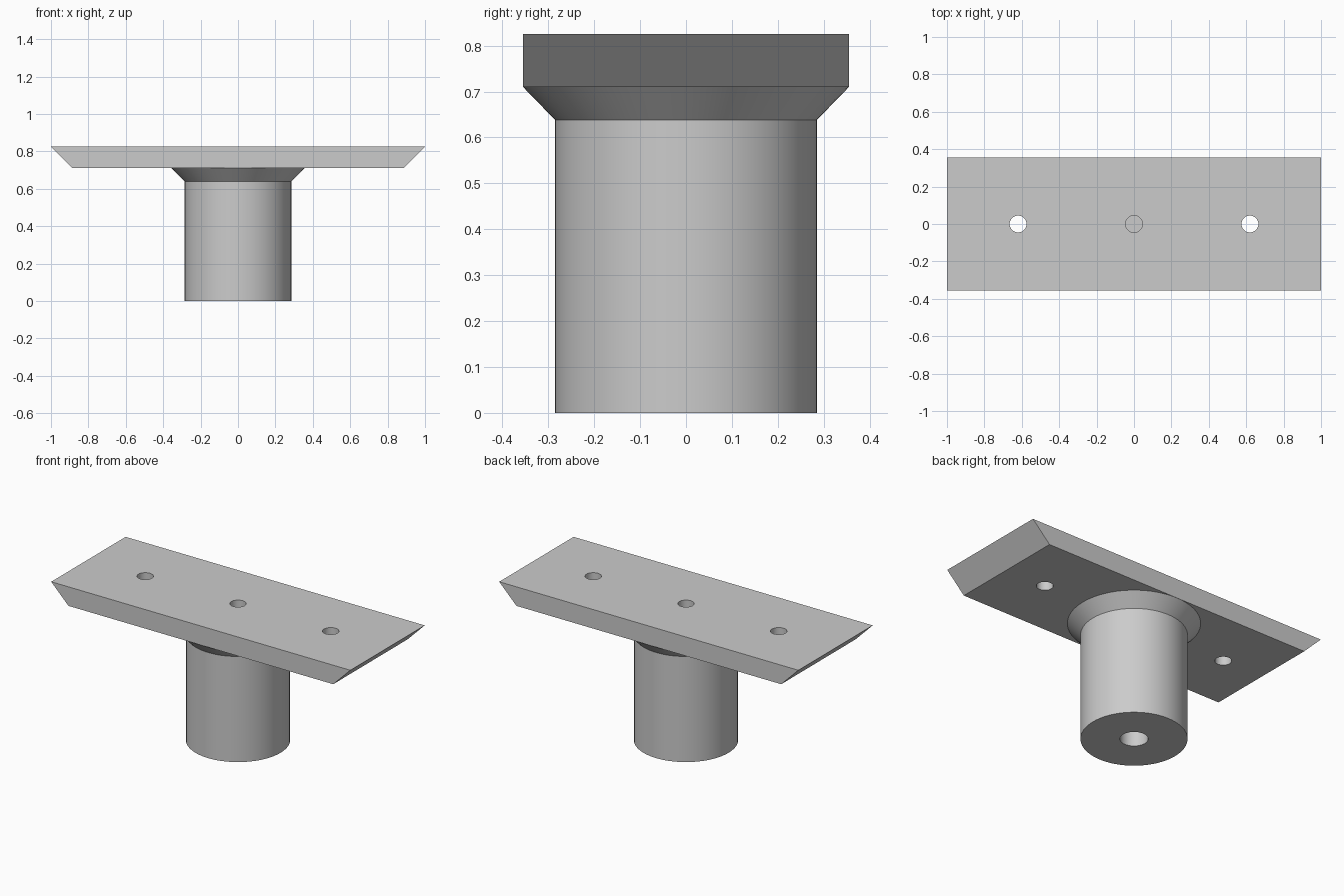
import bpy, bmesh, math
from mathutils import Matrix

default_cube = bpy.data.objects.get("Cube")
if default_cube:
    bpy.data.objects.remove(default_cube, do_unlink=True)

GREY = (0.6, 0.6, 0.6, 1)
grey = bpy.data.materials.new("plain grey")
grey.use_nodes = True
grey.diffuse_color = GREY
grey.node_tree.nodes["Principled BSDF"].inputs["Base Color"].default_value = GREY

TOP, UNDERSIDE, NECK = 0.825, 0.71, 0.638
HALF_WIDTH = 0.355
STEM_RADIUS = 0.285
BORE_RADIUS, BORE_DEPTH = 0.075, 0.4
HOLE_RADIUS, HOLE_SPACING = 0.045, 0.62


def make_object(name, bm):
    bmesh.ops.recalc_face_normals(bm, faces=bm.faces)
    mesh = bpy.data.meshes.new(name)
    bm.to_mesh(mesh)
    bm.free()
    mesh.materials.append(grey)
    obj = bpy.data.objects.new(name, mesh)
    bpy.context.collection.objects.link(obj)
    return obj


def make_active(obj):
    bpy.ops.object.select_all(action="DESELECT")
    obj.select_set(True)
    bpy.context.view_layer.objects.active = obj


# Mounting plate: trapezoid profile extruded across its width
bm = bmesh.new()
outline = [(-1, TOP), (1, TOP), (0.885, UNDERSIDE), (-0.885, UNDERSIDE)]
side = bm.faces.new([bm.verts.new((x, -HALF_WIDTH, z)) for x, z in outline])
extruded = bmesh.ops.extrude_face_region(bm, geom=[side])["geom"]
bmesh.ops.translate(bm, vec=(0, 2 * HALF_WIDTH, 0),
                    verts=[v for v in extruded if isinstance(v, bmesh.types.BMVert)])
plate = make_object("mounting_plate", bm)

# Three screw holes; the stem closes the middle one
bm = bmesh.new()
for x in (-HOLE_SPACING, 0, HOLE_SPACING):
    bmesh.ops.create_cone(bm, cap_ends=True, segments=48, radius1=HOLE_RADIUS,
                          radius2=HOLE_RADIUS, depth=0.4,
                          matrix=Matrix.Translation((x, 0, UNDERSIDE)))
cutter = make_object("hole_cutter", bm)
cutter.hide_render = True
cut = plate.modifiers.new("holes", "BOOLEAN")
cut.object = cutter
cut.operation = "DIFFERENCE"
cut.solver = "EXACT"
make_active(plate)
bpy.ops.object.modifier_apply(modifier=cut.name)
bpy.data.objects.remove(cutter, do_unlink=True)

# Stem: one turned profile with a blind bore below and a flared collar on top
bm = bmesh.new()
profile = [(0, BORE_DEPTH), (BORE_RADIUS, BORE_DEPTH), (BORE_RADIUS, 0),
           (STEM_RADIUS, 0), (STEM_RADIUS, NECK),
           (HALF_WIDTH, UNDERSIDE), (0, UNDERSIDE)]
points = [bm.verts.new((r, 0, z)) for r, z in profile]
edges = [bm.edges.new(pair) for pair in zip(points, points[1:])]
bmesh.ops.spin(bm, geom=points + edges, cent=(0, 0, 0), axis=(0, 0, 1),
               angle=math.tau, steps=72)
bmesh.ops.remove_doubles(bm, verts=bm.verts, dist=0.0001)
stem = make_object("stem", bm)

for part in (plate, stem):
    make_active(part)
    bpy.ops.object.shade_smooth_by_angle(angle=math.radians(30))
